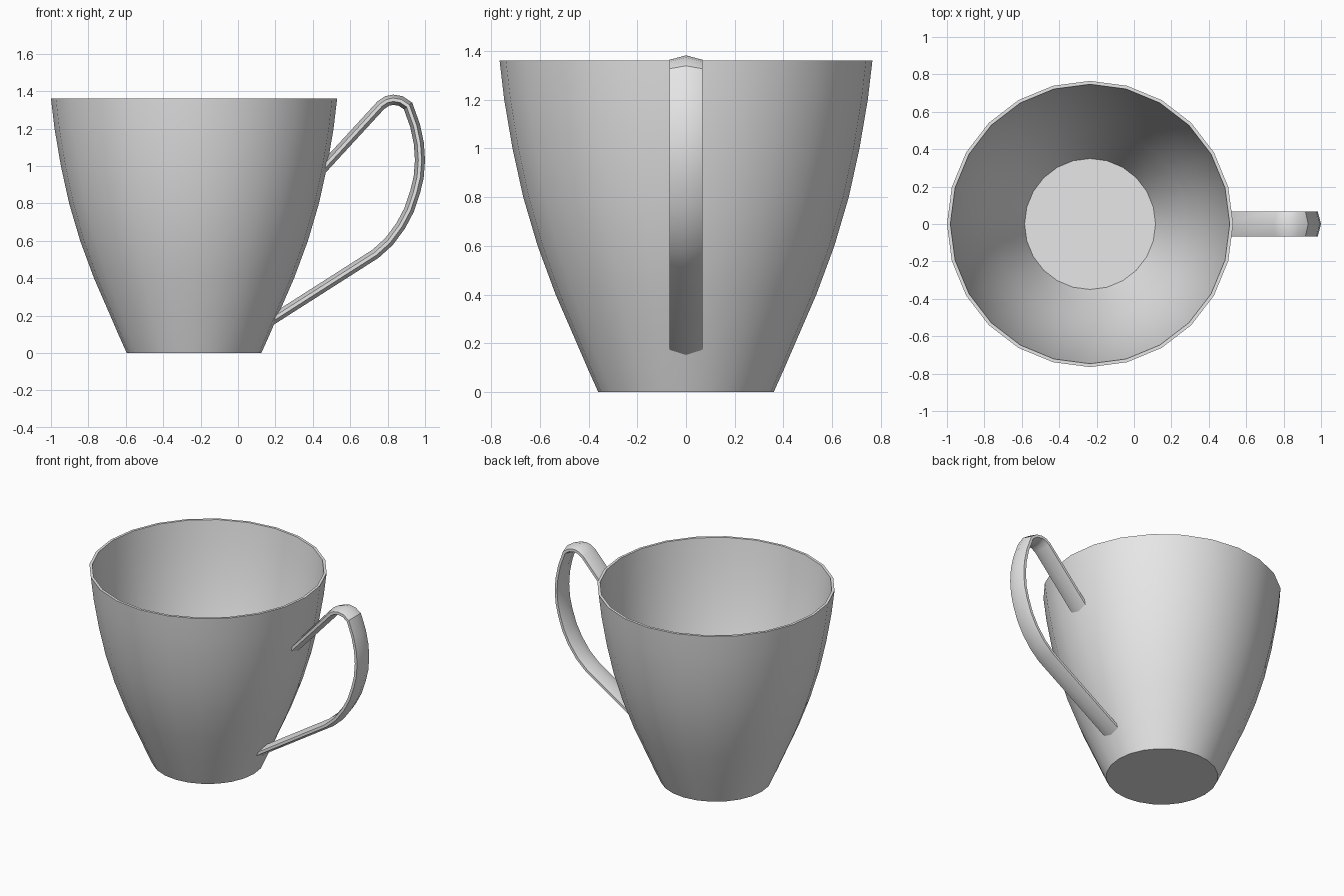
import bpy
import bmesh
import math
from mathutils import Vector

cube = bpy.data.objects.get("Cube")
if cube:
    bpy.data.objects.remove(cube, do_unlink=True)

CUP_X = -0.235
SIDES = 24
WALL = 0.018

clay = bpy.data.materials.new("light_grey_ceramic")
clay.use_nodes = True
grey = (0.8, 0.8, 0.8, 1)
clay.diffuse_color = grey
clay.node_tree.nodes["Principled BSDF"].inputs["Base Color"].default_value = grey


def finish(name, bm, angle):
    bmesh.ops.recalc_face_normals(bm, faces=bm.faces)
    mesh = bpy.data.meshes.new(name)
    bm.to_mesh(mesh)
    bm.free()
    mesh.materials.append(clay)
    obj = bpy.data.objects.new(name, mesh)
    bpy.context.collection.objects.link(obj)
    bpy.ops.object.select_all(action="DESELECT")
    obj.select_set(True)
    bpy.context.view_layer.objects.active = obj
    bpy.ops.object.shade_smooth_by_angle(angle=math.radians(angle))
    return obj


def skin(name, rings, angle):
    """Bridge closed rings of points in order and cap both ends."""
    bm = bmesh.new()
    loops = [[bm.verts.new(p) for p in ring] for ring in rings]
    for a, b in zip(loops, loops[1:]):
        n = len(a)
        for i in range(n):
            j = (i + 1) % n
            bm.faces.new((a[i], a[j], b[j], b[i]))
    bm.faces.new(loops[0])
    bm.faces.new(loops[-1])
    return finish(name, bm, angle)


def circle(r, z):
    return [(CUP_X + r * math.cos(math.tau * i / SIDES),
             r * math.sin(math.tau * i / SIDES), z) for i in range(SIDES)]


# Cup: outer wall up to the rim, then back down the inner wall to the floor
outer = [(0.36, 0), (0.405, 0.1), (0.448, 0.2), (0.535, 0.4), (0.609, 0.6),
         (0.668, 0.8), (0.712, 1.0), (0.746, 1.2), (0.765, 1.36)]
inner = [(r - WALL, z) for r, z in outer[:0:-1]] + [(0.35, 0.02)]
skin("cup", [circle(r, z) for r, z in outer + inner], 30)

# Handle: six-sided strap swept along a path from the upper wall to the lower
path = [Vector(p) for p in (
    (0.465, 1.0), (0.765, 1.326), (0.797, 1.347), (0.83, 1.354), (0.87, 1.347),
    (0.909, 1.321), (0.947, 1.215), (0.967, 1.12), (0.973, 1.03),
    (0.966, 0.94), (0.947, 0.86), (0.915, 0.765), (0.87, 0.68),
    (0.807, 0.595), (0.735, 0.53), (0.186, 0.18))]
HALF_WIDTH, RIDGE, EDGE = 0.068, 0.027, 0.009
section = [(0, RIDGE), (HALF_WIDTH, EDGE), (HALF_WIDTH, -EDGE),
           (0, -RIDGE), (-HALF_WIDTH, -EDGE), (-HALF_WIDTH, EDGE)]


def outward(a, b):
    d = (b - a).normalized()
    return Vector((-d.y, d.x))


rings = []
for i, p in enumerate(path):
    # End sections lie along the cup wall, the others are mitred
    if i == 0:
        n, axis = outward(p, path[1]), Vector((0.2, 0.98))
    elif i == len(path) - 1:
        n, axis = outward(path[i - 1], p), Vector((-0.42, -0.91))
    else:
        n = outward(path[i - 1], p)
        axis = (n + outward(p, path[i + 1])).normalized()
    axis = axis / axis.dot(n)
    rings.append([(p.x + axis.x * t, y, p.y + axis.y * t) for y, t in section])
skin("handle", rings, 35)
